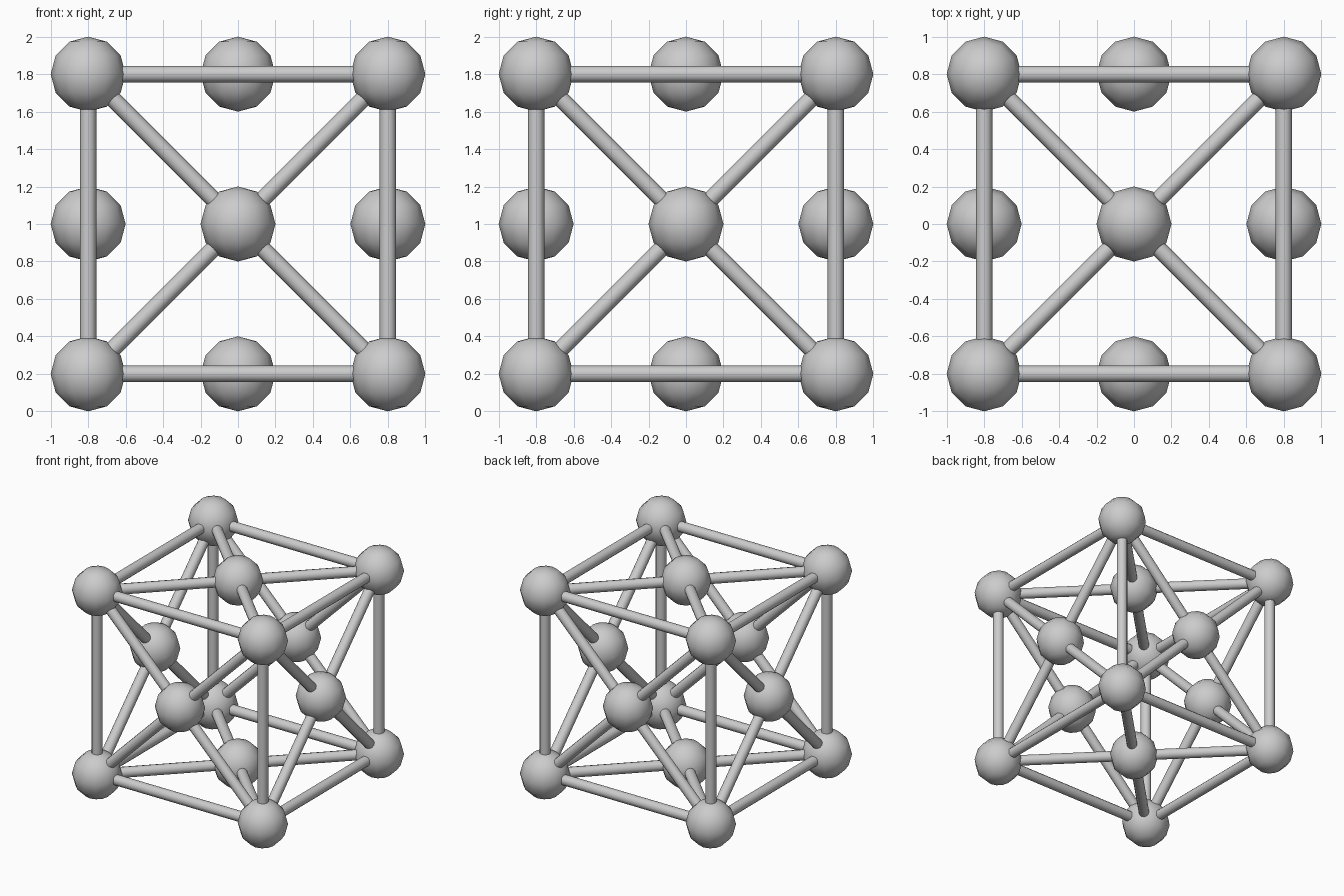
import bpy
from itertools import product
from mathutils import Vector

if "Cube" in bpy.data.objects:
    bpy.data.objects.remove(bpy.data.objects["Cube"])

H = 0.8                      # half of the lattice spacing
CENTRE = Vector((0, 0, 1))
BALL_R, ROD_R = 0.2, 0.044


def smooth(ob):
    for p in ob.data.polygons:
        p.use_smooth = True


def ball(name, pos):
    bpy.ops.mesh.primitive_uv_sphere_add(segments=12, ring_count=6, radius=BALL_R, location=CENTRE + pos)
    ob = bpy.context.object
    ob.name = name
    smooth(ob)


def rod(name, a, b):
    d = b - a
    bpy.ops.mesh.primitive_cylinder_add(vertices=12, radius=ROD_R, depth=d.length,
                                        location=CENTRE + (a + b) / 2, end_fill_type='NOTHING')
    ob = bpy.context.object
    ob.name = name
    ob.rotation_euler = d.to_track_quat('Z', 'Y').to_euler()
    smooth(ob)


corners = [Vector(s) * H for s in product((-1, 1), repeat=3)]
faces = []
for axis, sign in product(range(3), (-1, 1)):
    f = Vector((0, 0, 0))
    f[axis] = sign * H
    faces.append(f)

# Balls on the cube corners and face centres
for c in corners:
    ball("corner_ball", c)
for f in faces:
    ball("face_ball", f)

# Rods along the twelve cube edges
for i, a in enumerate(corners):
    for b in corners[i + 1:]:
        if (b - a).length < 2 * H + 0.01:
            rod("edge_rod", a, b)

# Rods from each face centre to its four corners
for f in faces:
    for c in corners:
        if (c - f).length < H * 1.5:
            rod("diagonal_rod", f, c)
